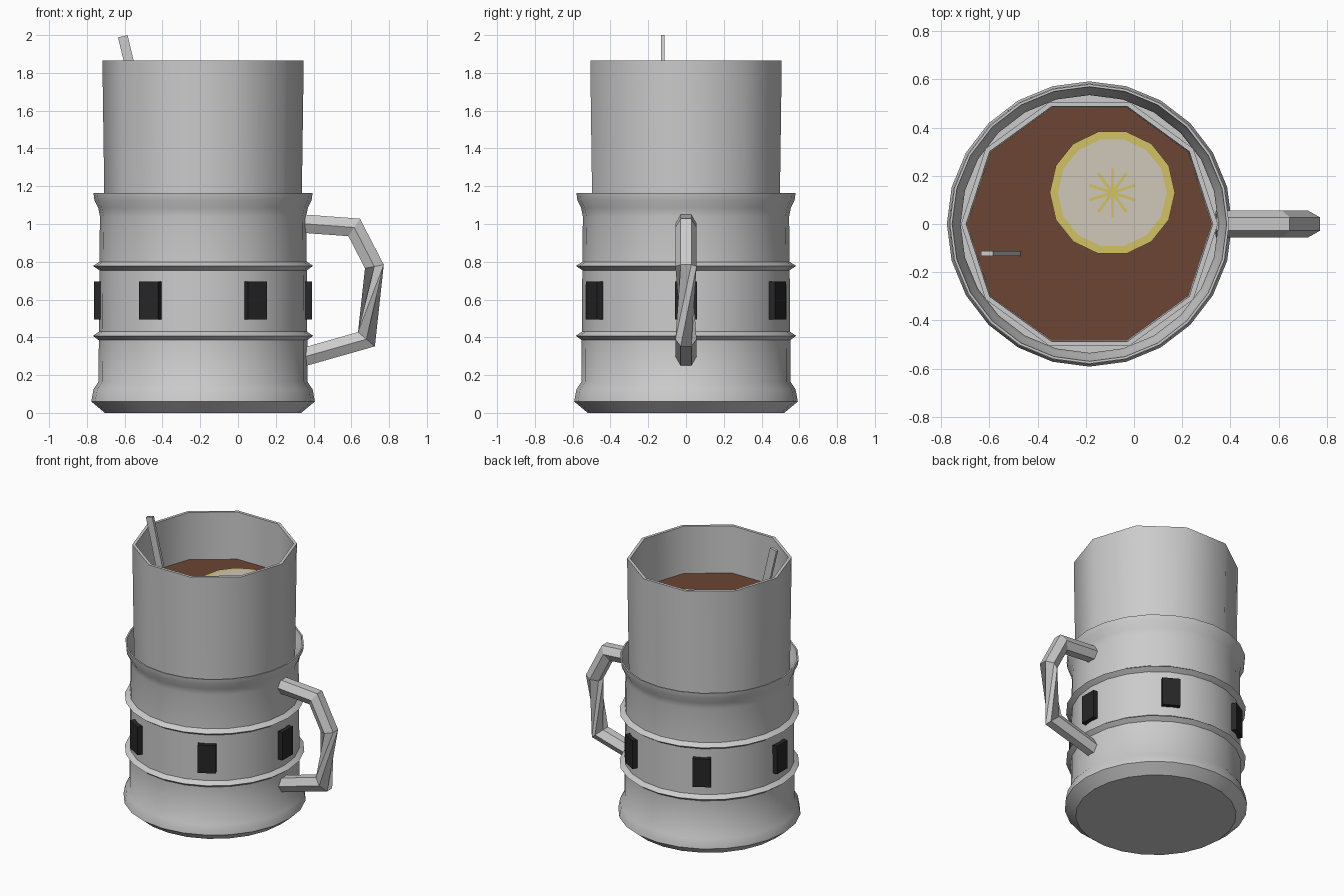
import bpy, bmesh
from math import sin, cos, pi, radians
from mathutils import Vector, Matrix

if "Cube" in bpy.data.objects:
    bpy.data.objects.remove(bpy.data.objects["Cube"])

CX = -0.185  # axis of the cup


def material(name, rgb):
    m = bpy.data.materials.new(name)
    m.diffuse_color = (*rgb, 1)
    m.use_nodes = True
    m.node_tree.nodes["Principled BSDF"].inputs["Base Color"].default_value = m.diffuse_color
    return m


BROWN = material("tea_brown", (0.15, 0.06, 0.035))
YELLOW = material("peel_yellow", (0.65, 0.54, 0.13))
PALE = material("pulp_pale", (0.62, 0.58, 0.48))
DARK = material("dark_panel", (0.02, 0.02, 0.02))


def finish(name, bm, mat=None, smooth=None):
    bmesh.ops.recalc_face_normals(bm, faces=bm.faces[:])
    me = bpy.data.meshes.new(name)
    bm.to_mesh(me)
    bm.free()
    ob = bpy.data.objects.new(name, me)
    bpy.context.collection.objects.link(ob)
    if mat:
        me.materials.append(mat)
    if smooth:
        bpy.ops.object.select_all(action='DESELECT')
        ob.select_set(True)
        bpy.context.view_layer.objects.active = ob
        bpy.ops.object.shade_smooth_by_angle(angle=radians(smooth))
    return ob


def skin(bm, rings):
    """Bridge successive rings of points and cap both ends."""
    rings = [[bm.verts.new(p) for p in r] for r in rings]
    n = len(rings[0])
    for a, b in zip(rings, rings[1:]):
        for i in range(n):
            j = (i + 1) % n
            bm.faces.new((a[i], a[j], b[j], b[i]))
    bm.faces.new(rings[0])
    bm.faces.new(rings[-1])


def lathe(name, profile, sides, centre=(CX, 0), mat=None, smooth=None):
    bm = bmesh.new()
    skin(bm, [[(centre[0] + r * cos(2 * pi * i / sides),
                centre[1] + r * sin(2 * pi * i / sides), z)
               for i in range(sides)] for r, z in profile])
    return finish(name, bm, mat, smooth)


def box(name, size, matrix, mat=None):
    bm = bmesh.new()
    bmesh.ops.create_cube(bm, size=1, matrix=matrix @ Matrix.Diagonal((*size, 1)))
    return finish(name, bm, mat)


# Metal holder: flared foot, two raised bands, flared open rim
lathe("holder", [(0.52, 0), (0.592, 0.06), (0.58, 0.125), (0.553, 0.165),
                 (0.552, 0.385), (0.583, 0.408), (0.551, 0.43),
                 (0.549, 0.755), (0.583, 0.778), (0.549, 0.80),
                 (0.546, 1.04), (0.555, 1.085), (0.575, 1.125), (0.58, 1.165),
                 (0.57, 1.165), (0.565, 1.125), (0.545, 1.085), (0.535, 1.04),
                 (0.535, 0.10)], 24, smooth=40)

# Ten-sided glass
lathe("glass", [(0.508, 0.10), (0.533, 1.865), (0.512, 1.865), (0.490, 0.15)],
      10, smooth=40)

# Tea
lathe("tea", [(0.489, 0.16), (0.508, 1.53)], 10, mat=BROWN)

# Lemon slice: peel, pulp and rays
LEMON = (-0.09, 0.13)
lathe("lemon_peel", [(0.26, 1.515), (0.26, 1.55)], 14, LEMON, YELLOW)
lathe("lemon_pulp", [(0.226, 1.52), (0.226, 1.554)], 14, LEMON, PALE)
for k in range(5):
    box(f"lemon_ray_{k + 1}", (0.2, 0.012, 0.012),
        Matrix.Translation((*LEMON, 1.553)) @ Matrix.Rotation(radians(90 + 36 * k), 4, 'Z'), YELLOW)

# Spoon handle leaning on the rim
tilt = -0.235
up = Vector((sin(tilt), 0, cos(tilt)))
box("spoon_handle", (0.052, 0.02, 1.5),
    Matrix.Translation(Vector((-0.61, -0.123, 1.994)) - up * 0.75) @ Matrix.Rotation(tilt, 4, 'Y'))

# Six dark panels around the holder
for k in range(6):
    box(f"panel_{k + 1}", (0.04, 0.118, 0.2),
        Matrix.Translation((CX, 0, 0.595)) @ Matrix.Rotation(k * pi / 3, 4, 'Z')
        @ Matrix.Translation((0.557, 0, 0)), DARK)

# Hexagonal handle, twisted by a third of a turn in the grip segment
path = [Vector(p) for p in [(0.34, 0, 1.002), (0.615, 0, 0.982), (0.722, 0, 0.775),
                            (0.68, 0, 0.39), (0.345, 0, 0.295)]]
rings = []
for i, p in enumerate(path):
    d_in = (p - path[max(i - 1, 0)]).normalized()
    d_out = (path[min(i + 1, 4)] - p).normalized()
    t = (d_in + d_out).normalized()
    out = Vector((-t.z, 0, t.x))
    stretch = 1 / max(t.dot(d_in), t.dot(d_out))
    shift = 2 if i > 2 else 0
    rings.append([p + 0.056 * (Vector((0, 1, 0)) * cos((k + shift) * pi / 3)
                               + out * stretch * sin((k + shift) * pi / 3))
                  for k in range(6)])
bm = bmesh.new()
skin(bm, rings)
finish("handle", bm)
